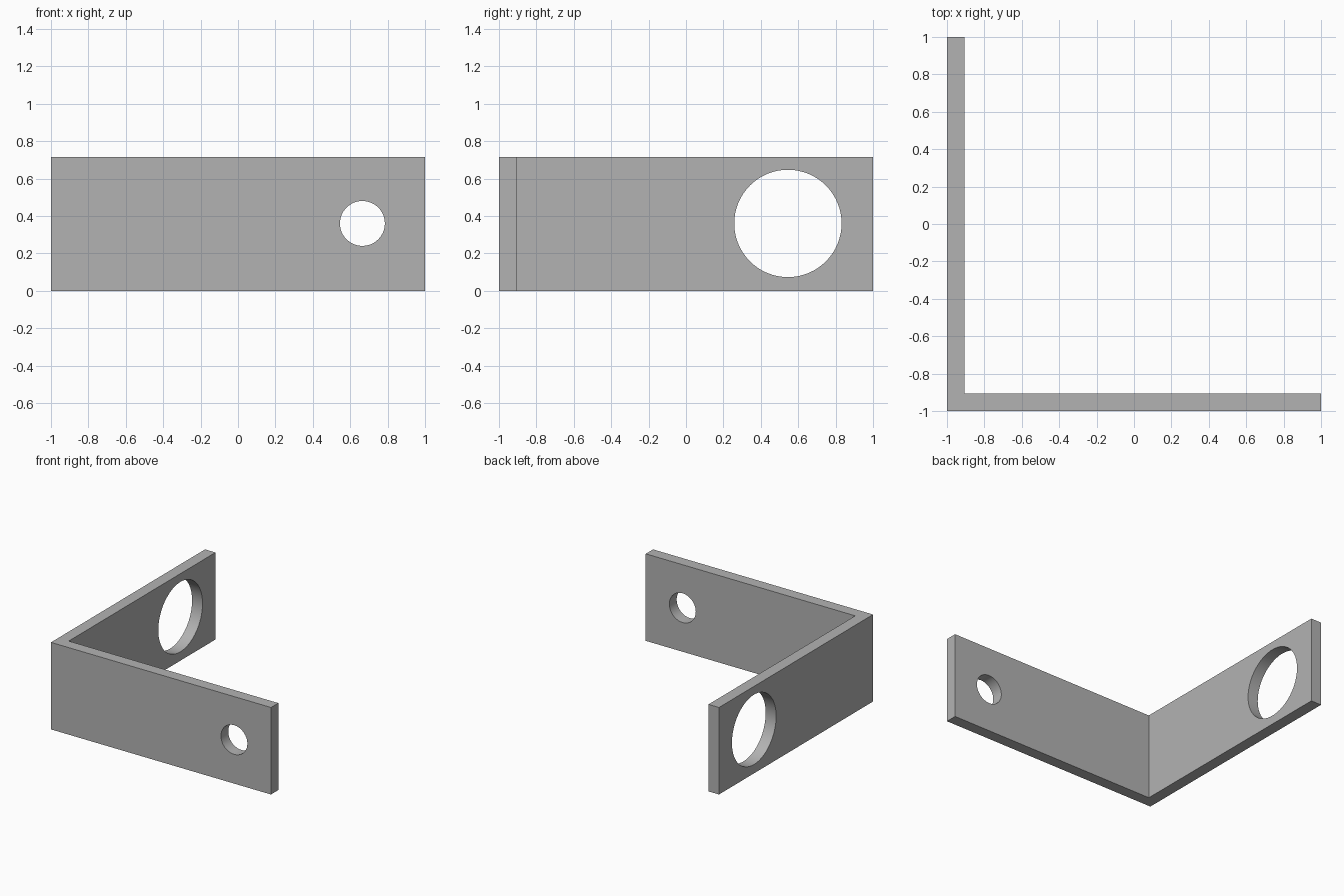
import bpy
import bmesh
from math import pi
from mathutils import Matrix

if "Cube" in bpy.data.objects:
    bpy.data.objects.remove(bpy.data.objects["Cube"], do_unlink=True)

HEIGHT, THICK = 0.715, 0.095
INNER = -1 + THICK

steel = bpy.data.materials.new("plain grey")
steel.use_nodes = True
grey = (0.45, 0.45, 0.45, 1)
steel.diffuse_color = grey
steel.node_tree.nodes["Principled BSDF"].inputs["Base Color"].default_value = grey


def make_object(name, bm):
    bmesh.ops.recalc_face_normals(bm, faces=bm.faces)
    mesh = bpy.data.meshes.new(name)
    bm.to_mesh(mesh)
    bm.free()
    mesh.materials.append(steel)
    obj = bpy.data.objects.new(name, mesh)
    bpy.context.collection.objects.link(obj)
    return obj


# L-shaped bracket, extruded upward from its plan
bm = bmesh.new()
plan = [(-1, -1), (1, -1), (1, INNER), (INNER, INNER), (INNER, 1), (-1, 1)]
base = bm.faces.new([bm.verts.new((x, y, 0)) for x, y in plan])
top = bmesh.ops.extrude_face_region(bm, geom=[base])["geom"]
bmesh.ops.translate(bm, vec=(0, 0, HEIGHT),
                    verts=[v for v in top if isinstance(v, bmesh.types.BMVert)])
bracket = make_object("angle_bracket", bm)


def drill(name, centre, radius, axis):
    """Cut a round hole through one arm of the bracket."""
    bm = bmesh.new()
    bmesh.ops.create_cone(bm, cap_ends=True, segments=64, radius1=radius,
                          radius2=radius, depth=THICK * 4,
                          matrix=Matrix.Translation(centre) @ Matrix.Rotation(pi / 2, 4, axis))
    cutter = make_object(name, bm)
    cutter.hide_render = True
    cutter.hide_set(True)
    cut = bracket.modifiers.new(name, "BOOLEAN")
    cut.operation = "DIFFERENCE"
    cut.solver = "EXACT"
    cut.object = cutter
    bpy.context.view_layer.objects.active = bracket
    bpy.ops.object.modifier_apply(modifier=name)
    bpy.data.objects.remove(cutter, do_unlink=True)


# Small hole in the front arm, large hole in the side arm
middle = -1 + THICK / 2
drill("small_hole", (0.665, middle, 0.36), 0.12, "X")
drill("large_hole", (middle, 0.545, 0.36), 0.287, "Y")

# Smooth hole walls, crisp edges
bpy.ops.object.select_all(action="DESELECT")
bracket.select_set(True)
bpy.context.view_layer.objects.active = bracket
bpy.ops.object.shade_smooth_by_angle()
